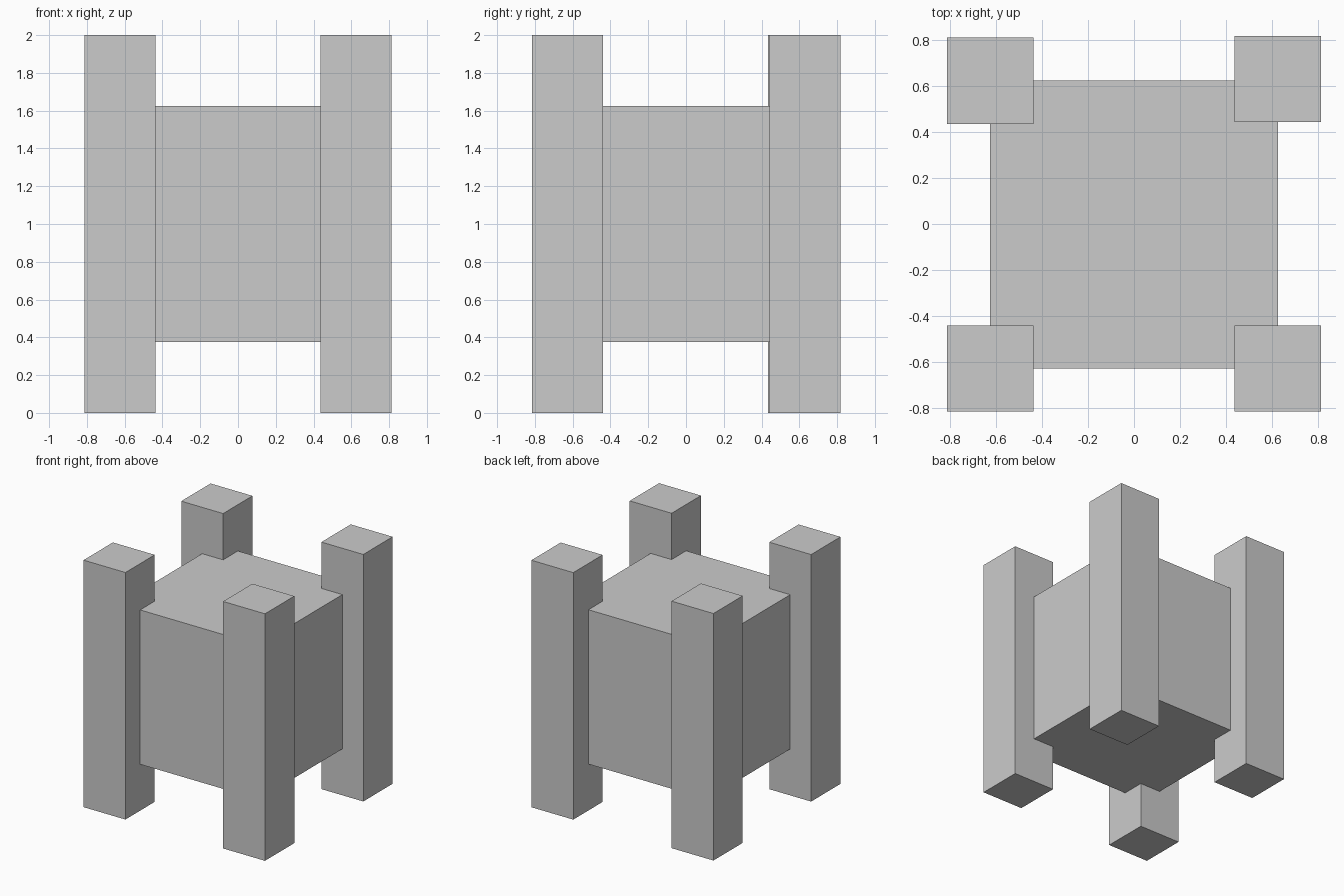
import bpy

if "Cube" in bpy.data.objects:
    bpy.data.objects.remove(bpy.data.objects["Cube"])


def box(name, center, size):
    bpy.ops.mesh.primitive_cube_add(size=1, location=center)
    obj = bpy.context.object
    obj.name = name
    obj.scale = size
    bpy.ops.object.transform_apply(location=False, rotation=False, scale=True)
    return obj


# Central cube block
box("central_block", (0, -0.002, 1.0), (1.25, 1.25, 1.25))

# Four corner posts, the back pair slightly offset from each other
posts = {
    "front_left_post": (-0.625, -0.628),
    "front_right_post": (0.625, -0.628),
    "back_left_post": (-0.625, 0.622),
    "back_right_post": (0.625, 0.630),
}
for name, (x, y) in posts.items():
    box(name, (x, y, 1.0), (0.375, 0.375, 2.0))
